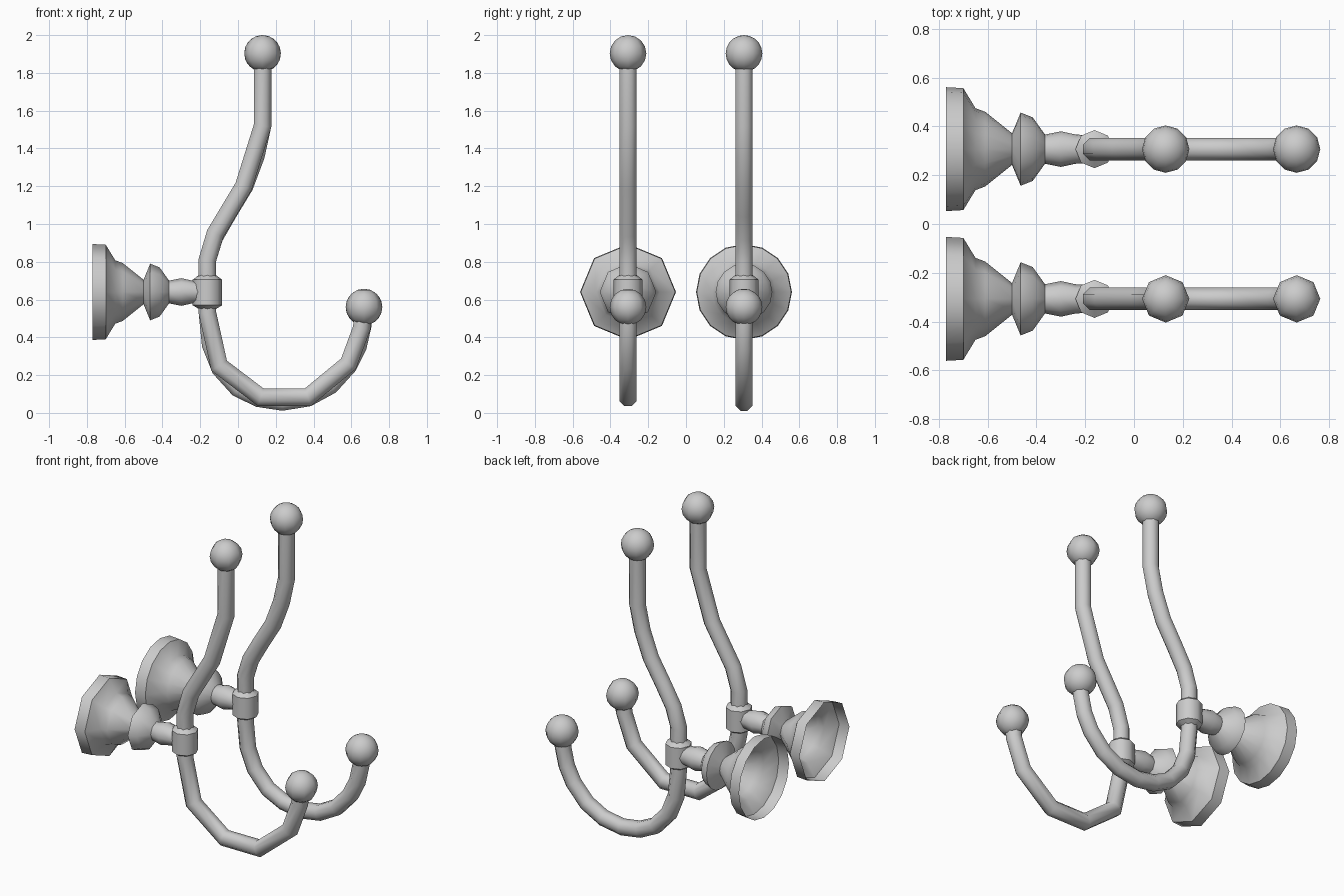
import bpy, bmesh
from math import pi, sin, cos
from mathutils import Vector, Matrix

if "Cube" in bpy.data.objects:
    bpy.data.objects.remove(bpy.data.objects["Cube"])

Z_ARM = 0.64      # height of the wall plate axis
X_STEM = -0.162   # x of the vertical stem
TUBE_R = 0.05


def finish(name, bm, angle=50):
    bmesh.ops.recalc_face_normals(bm, faces=bm.faces[:])
    me = bpy.data.meshes.new(name)
    bm.to_mesh(me)
    bm.free()
    ob = bpy.data.objects.new(name, me)
    bpy.context.collection.objects.link(ob)
    bpy.ops.object.select_all(action='DESELECT')
    ob.select_set(True)
    bpy.context.view_layer.objects.active = ob
    bpy.ops.object.shade_smooth_by_angle(angle=angle * pi / 180)
    return ob


def skin(bm, rings):
    n = len(rings[0])
    vs = [[bm.verts.new(p) for p in ring] for ring in rings]
    for a, b in zip(vs, vs[1:]):
        for i in range(n):
            j = (i + 1) % n
            bm.faces.new((a[i], a[j], b[j], b[i]))


def ring(center, u, v, r, sides, phase=0.0):
    return [center + r * (u * cos(t) + v * sin(t))
            for t in (2 * pi * i / sides + phase for i in range(sides))]


def lathe(name, origin, axis, u, profile, sides, phase=0.0):
    axis, u = Vector(axis), Vector(u)
    v = axis.cross(u)
    bm = bmesh.new()
    skin(bm, [ring(Vector(origin) + axis * d, u, v, r, sides, phase)
              for d, r in profile])
    return finish(name, bm)


def tube(name, y, path, sides):
    pts = [Vector((x, y, z)) for x, z in path]
    side = Vector((0, 1, 0))
    rings = []
    for i, p in enumerate(pts):
        d0 = (p - pts[i - 1]).normalized() if i else None
        d1 = (pts[i + 1] - p).normalized() if i < len(pts) - 1 else None
        d0, d1 = d0 or d1, d1 or d0
        t = (d0 + d1).normalized()
        u = side.cross(t) / max(t.dot(d0), 0.5)   # mitred joint
        rings.append(ring(p, u, side, TUBE_R, sides, pi / sides))
    bm = bmesh.new()
    skin(bm, rings)
    return finish(name, bm)


def ball(name, loc, seg, rings):
    bm = bmesh.new()
    bmesh.ops.create_uvsphere(bm, u_segments=seg, v_segments=rings, radius=0.097,
                              matrix=Matrix.Translation(loc))
    return finish(name, bm)


# wall plate and arm: (x, radius), open at the back
PLATE = [(-0.77, 0.254), (-0.70, 0.25), (-0.65, 0.168), (-0.61, 0.153),
         (-0.50, 0.065), (-0.465, 0.15), (-0.415, 0.13), (-0.365, 0.06),
         (-0.30, 0.073), (-0.24, 0.06), (-0.16, 0.055)]
# collar: (z, radius)
COLLAR = [(0.55, 0.045), (0.57, 0.078), (0.705, 0.078), (0.73, 0.045)]

LOW_PATH = [(0.13, 1.9), (0.13, 1.52), (0.03, 1.2), (-0.12, 0.95), (X_STEM, 0.81),
            (X_STEM, 0.53), (-0.1, 0.25), (0.12, 0.083), (0.37, 0.083),
            (0.585, 0.26), (0.655, 0.45), (0.665, 0.56)]
HIGH_PATH = [(0.13, 1.9), (0.13, 1.52), (0.095, 1.36), (0.035, 1.2), (-0.05, 1.06),
             (-0.125, 0.93), (X_STEM, 0.81), (X_STEM, 0.53), (-0.145, 0.36),
             (-0.095, 0.235), (0.0, 0.13), (0.11, 0.077), (0.235, 0.058),
             (0.37, 0.08), (0.49, 0.145), (0.585, 0.25), (0.635, 0.35),
             (0.66, 0.46), (0.665, 0.56)]

# a coarse hook at the front and a finer one behind it
for tag, y, path, plate_sides, seg, rings in (
        ("coarse", -0.307, LOW_PATH, 8, 8, 8),
        ("fine", 0.307, HIGH_PATH, 16, 12, 10)):
    lathe("wall_plate_" + tag, (0, y, Z_ARM), (1, 0, 0), (0, 1, 0), PLATE, plate_sides)
    lathe("collar_" + tag, (X_STEM, y, 0), (0, 0, 1), (1, 0, 0), COLLAR, 8)
    tube("hook_" + tag, y, path, 8)
    ball("upper_ball_" + tag, (0.13, y, 1.903), seg, rings)
    ball("lower_ball_" + tag, (0.667, y, 0.56), seg, rings)
